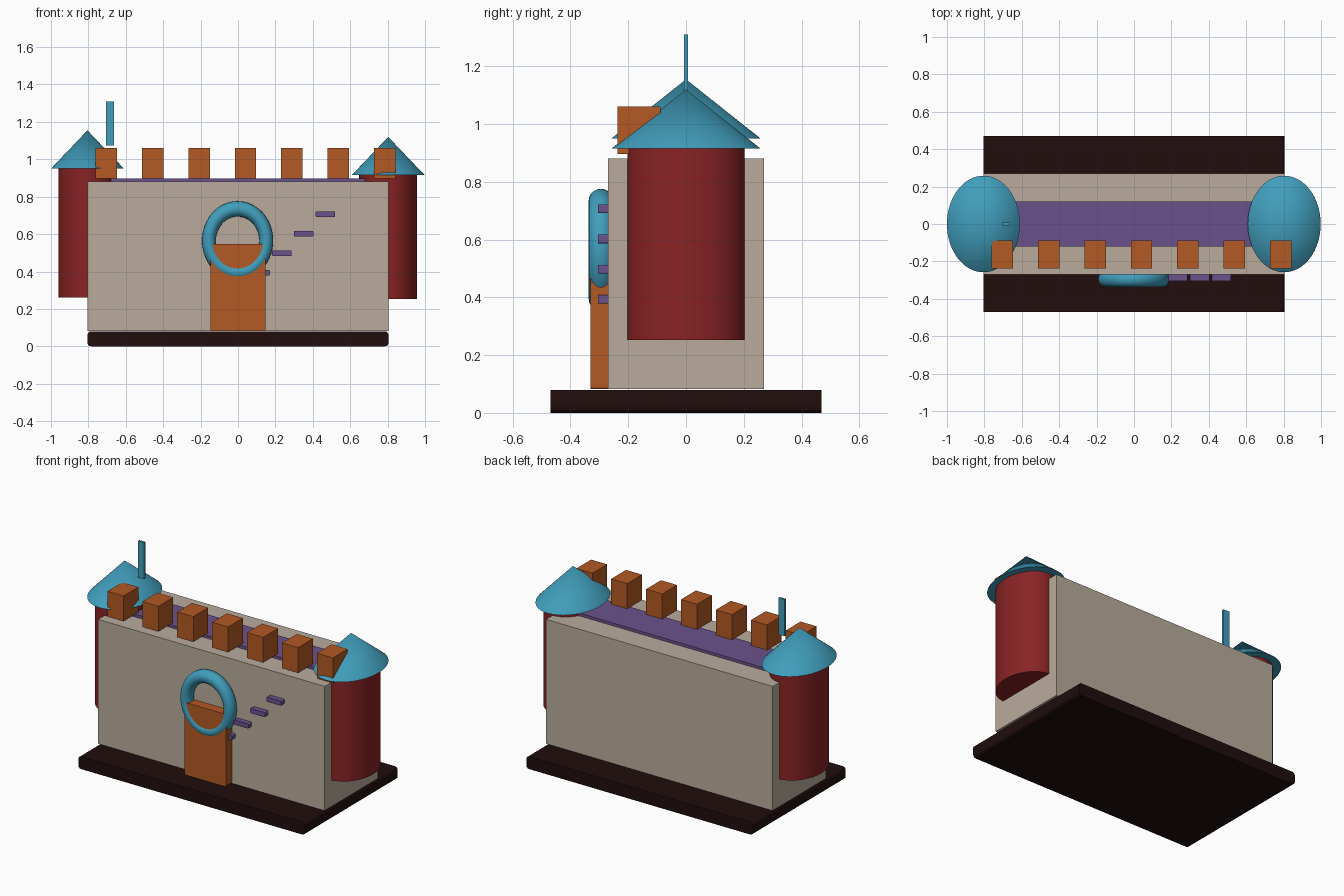
import bpy, bmesh, math
from mathutils import Matrix

if "Cube" in bpy.data.objects:
    bpy.data.objects.remove(bpy.data.objects["Cube"])


def colour(name, r, g, b):
    m = bpy.data.materials.new(name)
    m.diffuse_color = (r, g, b, 1)
    m.use_nodes = True
    m.node_tree.nodes["Principled BSDF"].inputs["Base Color"].default_value = m.diffuse_color
    return m


STONE = colour("beige stone", 0.49, 0.41, 0.335)
DARK = colour("dark brown", 0.015, 0.004, 0.004)
RED = colour("brick red", 0.25, 0.017, 0.018)
ORANGE = colour("orange wood", 0.45, 0.10, 0.017)
BLUE = colour("sky blue", 0.052, 0.34, 0.50)
PURPLE = colour("purple", 0.145, 0.085, 0.26)


def finish(bm, name, mat, smooth=False):
    bmesh.ops.recalc_face_normals(bm, faces=bm.faces)
    me = bpy.data.meshes.new(name)
    bm.to_mesh(me)
    bm.free()
    me.materials.append(mat)
    ob = bpy.data.objects.new(name, me)
    bpy.context.collection.objects.link(ob)
    if smooth:
        bpy.ops.object.select_all(action='DESELECT')
        ob.select_set(True)
        bpy.context.view_layer.objects.active = ob
        bpy.ops.object.shade_smooth_by_angle(angle=math.radians(35))
    return ob


def box(name, mat, x, y, z, bevel=0.0):
    """Box from (min, max) ranges; bevel rounds the edges that run along y."""
    bm = bmesh.new()
    size = [b - a for a, b in (x, y, z)]
    mid = [(a + b) / 2 for a, b in (x, y, z)]
    bmesh.ops.create_cube(bm, size=1, matrix=Matrix.Translation(mid) @ Matrix.Diagonal((*size, 1)))
    if bevel:
        edges = [e for e in bm.edges
                 if abs(e.verts[0].co.y - e.verts[1].co.y) > 1e-4]
        bmesh.ops.bevel(bm, geom=edges, offset=bevel, segments=3, profile=0.5, affect='EDGES')
    return finish(bm, name, mat)


def round_part(name, mat, x, rx, ry, z0, z1, top):
    """Elliptical cylinder (top=1) or cone (top=0)."""
    bm = bmesh.new()
    bmesh.ops.create_cone(bm, cap_ends=True, segments=64, radius1=1, radius2=top, depth=1,
                          matrix=Matrix.Translation((x, 0, (z0 + z1) / 2))
                          @ Matrix.Diagonal((rx, ry, z1 - z0, 1)))
    bmesh.ops.remove_doubles(bm, verts=bm.verts, dist=1e-5)
    return finish(bm, name, mat, True)


# Base, main wall and walkway
box("base", DARK, (-0.805, 0.805), (-0.47, 0.47), (0, 0.08), 0.02)
box("main_wall", STONE, (-0.805, 0.805), (-0.27, 0.27), (0.082, 0.88))
box("walkway", PURPLE, (-0.76, 0.76), (-0.12, 0.12), (0.87, 0.898))

# Towers with pointed roofs
for side, x, low, eave, peak in (("left", -0.805, 0.26, 0.95, 1.155),
                                 ("right", 0.803, 0.253, 0.915, 1.12)):
    round_part(side + "_tower", RED, x, 0.155, 0.203, low, eave + 0.002, 1)
    round_part(side + "_roof", BLUE, x, 0.195, 0.258, eave, peak, 0)

# Flag pole
box("flag_pole", BLUE, (-0.705, -0.662), (-0.007, 0.007), (1.075, 1.31))

# Row of battlements
for i in range(7):
    x = -0.704 + i * 0.248
    box(f"battlement_{i + 1}", ORANGE, (x - 0.057, x + 0.057), (-0.238, -0.088), (0.897, 1.06))

# Door
box("door", ORANGE, (-0.147, 0.147), (-0.331, -0.245), (0.082, 0.547), 0.01)

# Ring above the door
bpy.ops.mesh.primitive_torus_add(major_segments=64, minor_segments=20,
                                 major_radius=0.153, minor_radius=0.037,
                                 location=(-0.002, -0.295, 0.565),
                                 rotation=(math.pi / 2, 0, 0))
ring = bpy.context.object
ring.name = "door_ring"
ring.scale = (1, 1.11, 1.14)
ring.data.materials.append(BLUE)
bpy.ops.object.shade_smooth_by_angle(angle=math.radians(35))

# Climbing steps on the front wall
for i in range(4):
    x, z = 0.118 + i * 0.1165, 0.393 + i * 0.1045
    box(f"step_{i + 1}", PURPLE, (x - 0.052, x + 0.052), (-0.304, -0.255), (z - 0.015, z + 0.015), 0.005)
